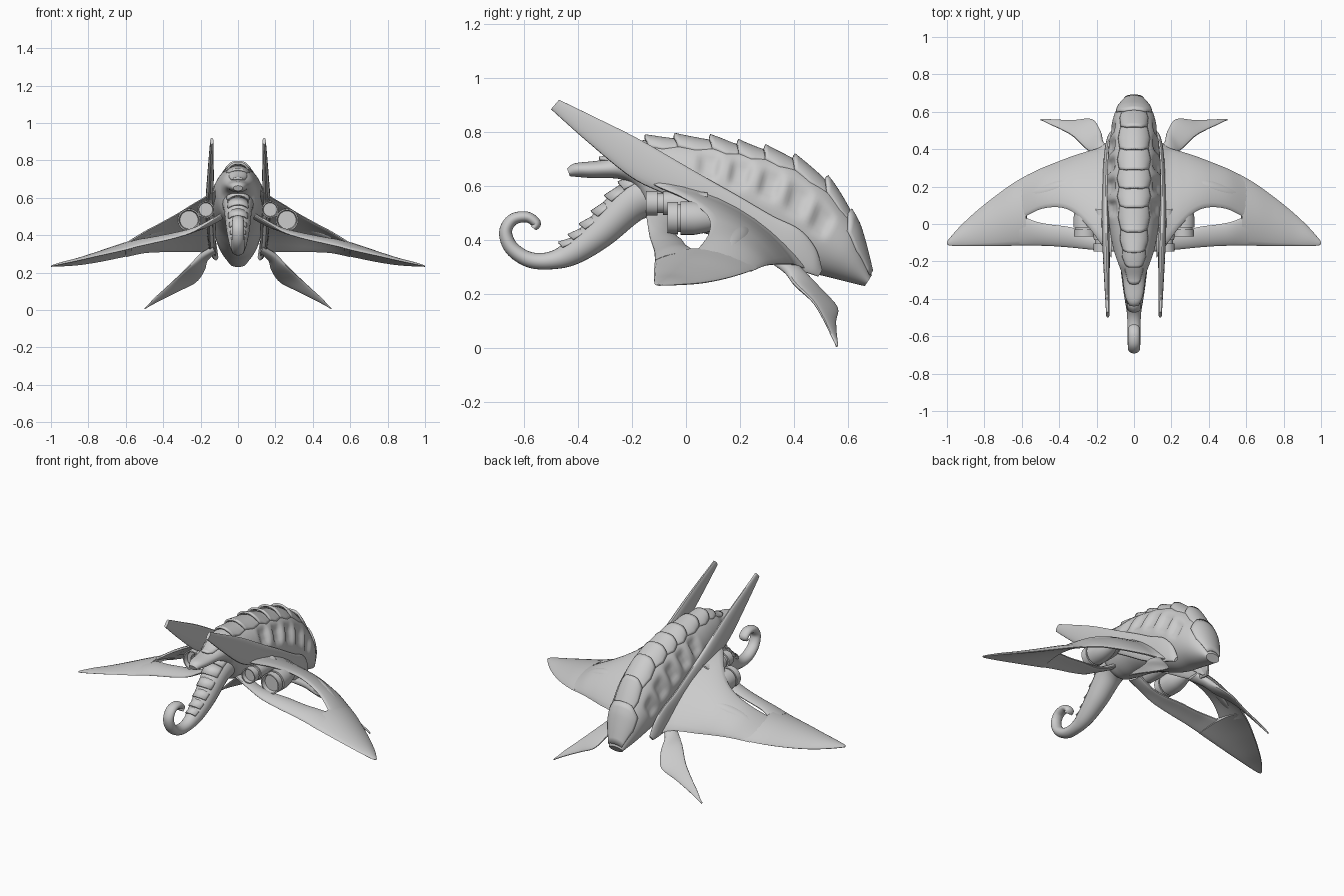
import bpy, bmesh
from math import sin, cos, pi, exp, radians
from mathutils import Vector as V


def resample(rows, n):
    """Catmull-Rom through rows of numbers, n steps per span."""
    return [sample(rows, k / n) for k in range((len(rows) - 1) * n + 1)]


def sample(rows, u):
    u = max(0, min(u, len(rows) - 1))
    i = min(int(u), len(rows) - 2)
    t = u - i
    p = [rows[max(0, min(j, len(rows) - 1))] for j in range(i - 1, i + 3)]
    return [0.5 * (2 * b + (c - a) * t + (2 * a - 5 * b + 4 * c - d) * t * t
                   + (3 * b - a - 3 * c + d) * t ** 3) for a, b, c, d in zip(*p)]


def loft(name, rings, mirror=False, closed=True, angle=40):
    bm = bmesh.new()
    vs = [[bm.verts.new(p) for p in r] for r in rings]
    m = len(rings[0])
    for a, b in zip(vs, vs[1:]):
        for j in range(m if closed else m - 1):
            k = (j + 1) % m
            bm.faces.new((a[j], a[k], b[k], b[j]))
    if closed:
        bm.faces.new(vs[0])
        bm.faces.new(vs[-1])
    bmesh.ops.recalc_face_normals(bm, faces=bm.faces)
    me = bpy.data.meshes.new(name)
    bm.to_mesh(me)
    bm.free()
    ob = bpy.data.objects.new(name, me)
    bpy.context.collection.objects.link(ob)
    if mirror:
        ob.modifiers.new("mirror", 'MIRROR')
    bpy.ops.object.select_all(action='DESELECT')
    ob.select_set(True)
    bpy.context.view_layer.objects.active = ob
    bpy.ops.object.shade_smooth_by_angle(angle=radians(angle))
    return ob


def blade(name, rows, n=6, flat=False):
    """Lens-section sheet; row = edge A xyz, edge B xyz, thickness, camber."""
    rs = resample(rows, n)
    mids = [(V(r[:3]) + V(r[3:6])) / 2 for r in rs]
    rings, m = [], 12
    for i, r in enumerate(rs):
        a, b = V(r[:3]), V(r[3:6])
        span = mids[min(i + 1, len(rs) - 1)] - mids[max(i - 1, 0)]
        nrm = V((1, 0, 0)) if flat else span.cross(a - b).normalized()
        ring = []
        for j in range(2 * m):
            t = (1 - cos(pi * j / m)) / 2
            s = 1 if j < m else -1
            h = r[7] * 4 * t * (1 - t) + s * r[6] * (0.12 + 0.88 * abs(sin(pi * j / m))) / 2
            ring.append(a.lerp(b, t) + nrm * h)
        rings.append(ring)
    return loft(name, rings, True)


# Body stations: top y z, bottom y z, half width
BODY = [(.688, .27, .662, .23, .045), (.655, .40, .58, .25, .088), (.62, .485, .5, .27, .112),
        (.53, .605, .40, .29, .13), (.41, .69, .30, .33, .14), (.30, .728, .2, .38, .145),
        (.2, .748, .12, .41, .145), (.1, .766, .05, .43, .14), (-.03, .772, -.05, .45, .128),
        (-.14, .768, -.13, .48, .11), (-.22, .745, -.18, .58, .088), (-.3, .70, -.24, .625, .064),
        (-.41, .685, -.35, .63, .048), (-.44, .665, -.43, .637, .025)]
# Rib hollows: station, angle from the top, half length
HOLLOWS = [(2.8, 1.3, .28), (3.65, 1.2, .3), (4.6, 1.15, .32), (5.75, 1.1, .38), (7.0, 1.05, .34)]


def body_point(u, a, off=0.0):
    ty, tz, by, bz, w = sample(BODY, u)
    c, up = V((0, (ty + by) / 2, (tz + bz) / 2)), V((0, ty - by, tz - bz)) / 2
    d = sum(exp(-((u - k) / s) ** 4 - ((abs(a) - b) / .3) ** 4) for k, b, s in HOLLOWS)
    p = up * cos(a) + V((w * sin(a), 0, 0))
    return c + p * (1 - 0.14 * d) + p.normalized() * off


N = 72
loft("body", [[body_point(i / 10, -pi + 2 * pi * j / N) for j in range(N)]
              for i in range(0, 131)])


def plate(name, u0, u1, lo, hi, arc, point=0.12):
    """Raised plate lying on the back, flared towards its rear edge."""
    rings = []
    for i in range(9):
        t = i / 8
        ring = []
        for j in range(17):
            s = -1 + j / 8
            u = u0 + (u1 - u0) * t + point * t * max(0, 1 - max(0, abs(s) - .5) * 2)
            a = s * arc * (1 - .15 * abs(2 * t - 1))
            edge = 1 - .95 * abs(s) ** 3
            ring.append(body_point(u, a, (lo + (hi - lo) * t ** 1.5) * edge))
        rings.append(ring)
    ob = loft(name, rings, closed=False)
    sol = ob.modifiers.new("thickness", 'SOLIDIFY')
    sol.thickness = 0.012
    sol.offset = 0 if hi < .01 else -1


# Overlapping back plates and the smooth face shield
for i in range(2, 11):
    plate(f"back_plate_{i - 1}", i - .05, i + 1, .004, .026 if i < 9 else .016, .68)
plate("face_shield", .15, 1.95, .004, .008, 1.15, .25)

# Curled tail: y z radius
TAIL = [(-.04, .60, .085), (-.13, .575, .085), (-.21, .535, .075), (-.32, .43, .062), (-.42, .355, .047),
        (-.50, .325, .033), (-.58, .328, .029), (-.645, .37, .027), (-.668, .43, .024),
        (-.642, .476, .022), (-.59, .486, .020), (-.555, .463, .018), (-.565, .444, .012)]
path = resample(TAIL, 8)
rings = []
for i, (y, z, r) in enumerate(path):
    q, p = path[min(i + 1, len(path) - 1)], path[max(i - 1, 0)]
    d = V((0, q[0] - p[0], q[1] - p[1])).normalized()
    n = V((0, -d.z, d.y))
    w = r if r > .04 else .5 * r + .02
    rings.append([V((0, y, z)) + n * r * cos(a) + V((w * sin(a), 0, 0))
                  for a in (2 * pi * j / 20 for j in range(20))])
loft("tail", rings)

# Tail ridge scales
for k in range(6):
    y, z, r = sample(TAIL, 1.7 + k * .47)
    q = sample(TAIL, 1.9 + k * .47)
    d = V((0, q[0] - y, q[1] - z)).normalized()
    n = V((0, d.z, -d.y))
    n = n if n.z > 0 else -n
    rings = []
    for t, lift in ((-.05, .0), (.01, .014)):
        rings.append([V((0, y, z)) + d * (t + (.014 * cos(a) if t > 0 else 0))
                      + n * ((r + lift) * cos(a)) + V((r * sin(a), 0, 0))
                      for a in (-.9 + j * .18 for j in range(11))])
    loft(f"tail_scale_{k + 1}", rings, closed=False).modifiers.new("thickness", 'SOLIDIFY').thickness = .008

# Shoulder shell sweeping back into an upright fin
blade("fin", [(.14, -.47, .92, .14, -.50, .885, .018, 0), (.143, -.33, .852, .145, -.36, .76, .026, 0),
              (.145, -.17, .772, .15, -.2, .63, .036, 0), (.15, .05, .645, .155, -.06, .56, .04, 0),
              (.15, .2, .56, .155, .12, .45, .036, 0), (.147, .32, .49, .15, .26, .36, .034, 0),
              (.14, .42, .44, .142, .38, .30, .032, 0), (.125, .48, .37, .13, .46, .275, .026, 0),
              (.11, .505, .29, .118, .49, .265, .015, 0)], flat=True)

# Raised inner wing over the engines
blade("inner_wing", [(.12, .46, .285, .12, -.18, .64, .05, .06), (.18, .41, .305, .18, -.10, .60, .045, .05),
                     (.24, .39, .31, .24, -.02, .565, .04, .038), (.32, .365, .31, .32, .06, .515, .035, .03),
                     (.40, .335, .31, .40, .09, .47, .032, .025), (.50, .295, .305, .50, .08, .415, .028, .02),
                     (.60, .245, .285, .60, .03, .352, .024, .012)])

# Outer wing
blade("outer_wing", [(.565, .265, .295, .565, -.115, .332, .03, .042), (.65, .215, .277, .65, -.116, .312, .028, .035),
                     (.75, .143, .257, .75, -.118, .29, .024, .024), (.85, .062, .242, .85, -.118, .267, .02, .014),
                     (.93, -.013, .236, .93, -.118, .25, .016, .008), (.985, -.075, .234, .985, -.115, .238, .01, .002),
                     (1.0, -.095, .234, 1.0, -.107, .234, .006, 0)])

# Lower rear spar closing the wing opening
blade("rear_spar", [(.09, -.05, .49, .09, -.15, .51, .03, 0), (.17, -.05, .445, .17, -.142, .46, .026, .004),
                    (.25, -.04, .42, .25, -.135, .415, .024, .006), (.35, -.015, .40, .35, -.125, .383, .022, .008),
                    (.45, -.002, .382, .45, -.118, .36, .022, .008), (.53, .015, .37, .53, -.116, .342, .022, .008),
                    (.61, .05, .347, .61, -.115, .322, .02, .008)])

# Ridge at the outer end of the inner wing
blade("wing_ridge", [(.30, .25, .44, .30, .21, .462, .012, 0), (.40, .235, .405, .40, .175, .44, .036, .004),
                     (.50, .205, .365, .50, .145, .40, .036, .004), (.59, .165, .335, .59, .145, .345, .008, 0)])

# Front flippers, hung below the wing
blade("flipper", [(.12, .40, .32, .13, .31, .325, .04, 0), (.165, .44, .275, .20, .365, .29, .045, 0),
                  (.18, .50, .215, .255, .40, .24, .035, 0), (.225, .56, .15, .325, .467, .175, .024, 0),
                  (.32, .555, .10, .39, .505, .115, .018, 0), (.41, .557, .055, .445, .53, .065, .014, 0),
                  (.485, .562, .015, .485, .55, .022, .009, 0), (.498, .56, .004, .498, .553, .01, .005, 0)])


def engine(name, x, z, prof):
    """Turned shape along y."""
    loft(name, [[V((x, y, z)) + V((r * cos(a), 0, r * sin(a)))
                 for a in (2 * pi * j / 28 for j in range(28))] for y, r in prof], True, angle=35)


# Paired thrusters
engine("large_thruster", .262, .482, [(-.045, .002), (-.045, .048), (-.068, .053), (-.068, .06), (-.03, .06),
                                      (-.03, .052), (-.02, .052), (-.02, .062), (.03, .062), (.07, .055),
                                      (.12, .04), (.16, .02)])
engine("small_thruster", .172, .537, [(-.125, .002), (-.125, .036), (-.148, .039), (-.148, .045), (-.105, .045),
                                      (-.105, .036), (-.085, .036), (-.085, .043), (-.02, .045), (.08, .04)])
